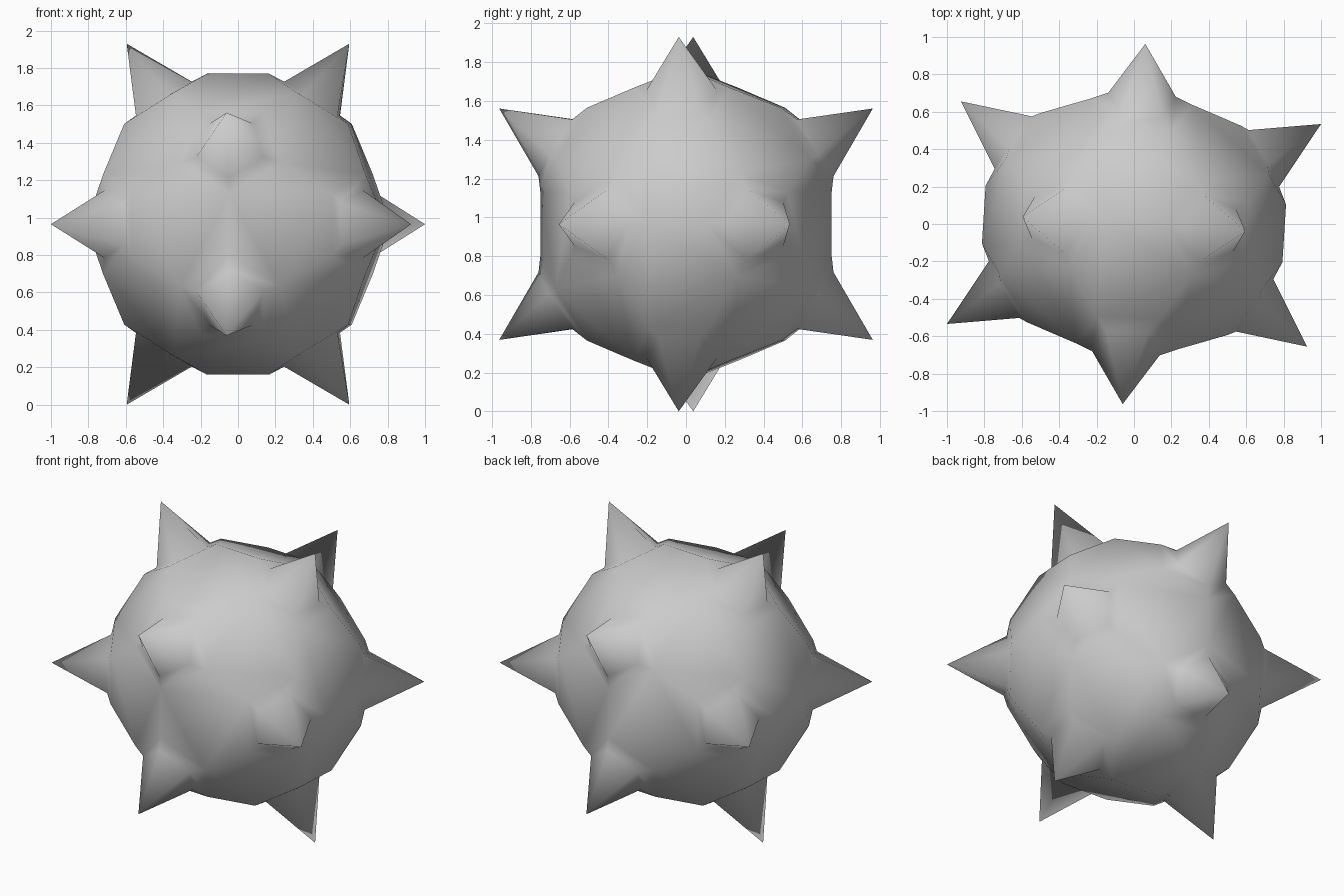
import bpy, bmesh, math
from mathutils import Vector, Matrix

if "Cube" in bpy.data.objects:
    bpy.data.objects.remove(bpy.data.objects["Cube"])

TIP_R, CORE_R = 1.134, 0.946      # spike tip radius, icosahedron radius of the core
BASE_H, BASE_R = 0.778, 0.19      # height and radius of each spike base
phi = (1 + 5 ** 0.5) / 2

# Twelve spike directions (icosahedron corners)
axes = []
for s in (-1, 1):
    for t in (-1, 1):
        axes += [Vector((s, 0, t * phi)).normalized(),
                 Vector((t * phi, s, 0)).normalized(),
                 Vector((0, t * phi, s)).normalized()]

# Core: truncated icosahedron (edges cut at thirds)
bm = bmesh.new()
for p in axes:
    for q in axes:
        if p is not q and p.dot(q) > 0.4:
            bm.verts.new((p * 2 + q) / 3 * CORE_R)
bmesh.ops.convex_hull(bm, input=bm.verts[:])
bmesh.ops.dissolve_limit(bm, angle_limit=math.radians(2),
                         verts=bm.verts[:], edges=bm.edges[:])
core_verts = bm.verts[:]

# Spikes: inset each pentagon and raise it to a point
for f in [f for f in bm.faces if len(f.verts) == 5]:
    corners = f.verts[:]
    mid = f.calc_center_median()
    axis = mid.normalized()
    ring = [bm.verts.new(axis * BASE_H + (v.co - mid).normalized() * BASE_R)
            for v in corners]
    tip = bm.verts.new(axis * TIP_R)
    bm.faces.remove(f)
    for i in range(5):
        j = (i + 1) % 5
        bm.faces.new((corners[i], corners[j], ring[j], ring[i]))
        bm.faces.new((ring[i], ring[j], tip))

# Core is slightly flattened front to back; whole ball is turned a little
for v in core_verts:
    v.co.y *= 0.935
bm.transform(Matrix.Translation((0, 0, 0.965)) @ Matrix.Rotation(math.radians(-3.6), 4, 'Z'))
bmesh.ops.recalc_face_normals(bm, faces=bm.faces[:])

me = bpy.data.meshes.new("spiked_ball")
bm.to_mesh(me)
bm.free()
me.shade_smooth()
ob = bpy.data.objects.new("spiked_ball", me)
bpy.context.collection.objects.link(ob)
